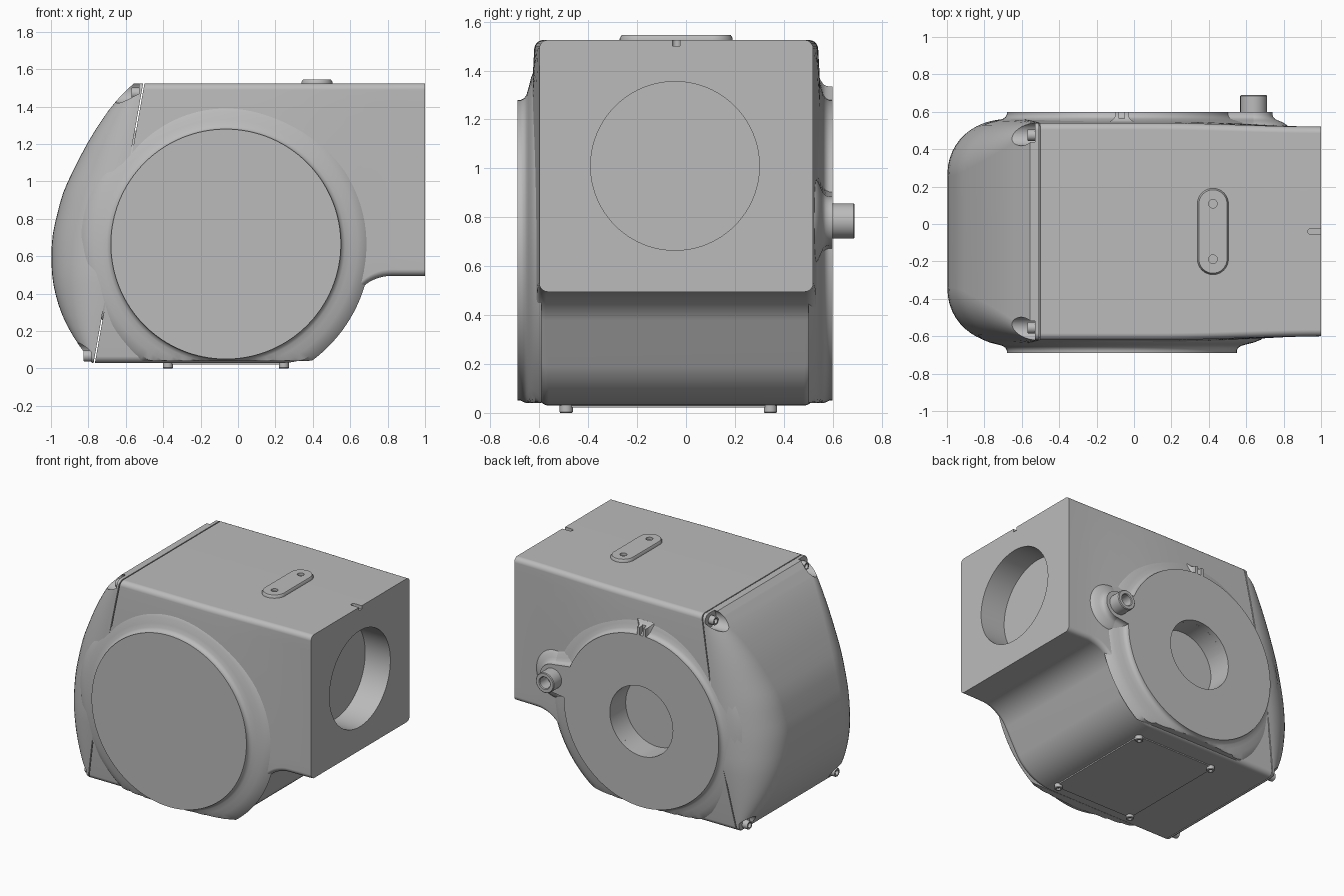
import bpy, bmesh
from math import sin, cos, pi, sqrt, radians

if "Cube" in bpy.data.objects:
    bpy.data.objects.remove(bpy.data.objects["Cube"])

grey = bpy.data.materials.new("light_grey")
grey.use_nodes = True
grey.diffuse_color = (0.5, 0.5, 0.5, 1)
grey.node_tree.nodes["Principled BSDF"].inputs["Base Color"].default_value = (0.5, 0.5, 0.5, 1)

MID = -0.04            # middle of the housing across its width
TOP, BASE = 1.525, 0.03
DISC_X, DISC_Z, DISC_R = -0.065, 0.665, 0.615


def loft(name, rings, loop=False):
    """Skin a row of closed rings; cap the ends unless the row closes on itself."""
    bm = bmesh.new()
    rows = [[bm.verts.new(p) for p in ring] for ring in rings]
    n = len(rows[0])
    pairs = list(zip(rows, rows[1:])) + ([(rows[-1], rows[0])] if loop else [])
    for a, b in pairs:
        for i in range(n):
            j = (i + 1) % n
            bm.faces.new((a[i], a[j], b[j], b[i]))
    if not loop:
        bm.faces.new(rows[0])
        bm.faces.new(rows[-1])
    bmesh.ops.recalc_face_normals(bm, faces=bm.faces)
    mesh = bpy.data.meshes.new(name)
    bm.to_mesh(mesh)
    bm.free()
    mesh.materials.append(grey)
    obj = bpy.data.objects.new(name, mesh)
    bpy.context.collection.objects.link(obj)
    return obj


def turn(name, axis, centre, profile, loop=False, n=48, floor=-1):
    """Turn (radius, position) pairs about an axis through centre."""
    u, v = [i for i in range(3) if i != axis]
    rings = []
    for r, pos in profile:
        ring = []
        for k in range(n):
            p = list(centre)
            p[axis] = pos
            p[u] += r * cos(2 * pi * k / n)
            p[v] += r * sin(2 * pi * k / n)
            p[2] = max(p[2], floor)
            ring.append(p)
        rings.append(ring)
    return loft(name, rings, loop)


def box(name, x0, x1, y0, y1, z0, z1):
    return loft(name, [[(x0, y0, z), (x1, y0, z), (x1, y1, z), (x0, y1, z)] for z in (z0, z1)])


def select(obj):
    bpy.ops.object.select_all(action='DESELECT')
    obj.select_set(True)
    bpy.context.view_layer.objects.active = obj


def cut(obj, *cutters):
    for c in cutters:
        m = obj.modifiers.new("cut", 'BOOLEAN')
        m.operation, m.solver, m.object = 'DIFFERENCE', 'EXACT', c
        select(obj)
        bpy.ops.object.modifier_apply(modifier=m.name)
        bpy.data.objects.remove(c)


# Shape rules shared by the housing and the rear cap
def half_width(x, z):
    t = min(1, max(0, (1 - x) / 0.9))
    s = t * t * (3 - 2 * t)
    q = ((z - 0.75) / 0.75) ** 2
    return 0.56 + s * (0.042 - 0.022 * q) - 0.05 * max(0, 0.5 - z)


def levels(z0, z1, r=0.035, n=14):
    """Heights from z0 to z1 with the side inset that rounds both long edges."""
    arc = [(r * (1 - cos(a)), r * (1 - sin(a))) for a in [k * pi / 10 for k in range(6)]]
    mid = [(z0 + r + (z1 - z0 - 2 * r) * k / n, 0) for k in range(1, n)]
    return [(z0 + d, i) for d, i in arc] + mid + [(z1 - d, i) for d, i in reversed(arc)]


def seam_x(z):
    return -0.765 + 0.265 * (z - BASE) / (TOP - BASE)


# Main housing: slanted sections following the underside curve
under = [(-0.765 + 0.1 * k, BASE) for k in range(10)]
under += [(0.24 + 0.32 * sin(radians(a)), 0.35 - 0.32 * cos(radians(a))) for a in range(0, 61, 6)]
under += [(0.82 - 0.23 * sin(radians(a)), 0.265 + 0.23 * cos(radians(a))) for a in range(60, -1, -6)]
under += [(0.91, 0.495), (1, 0.495)]
sections = []
for xb, zb in under:
    xt = -0.5 + (xb + 0.765) * 1.5 / 1.765
    near, far = [], []
    for z, inset in levels(zb, TOP):
        x = xb + (xt - xb) * (z - zb) / (TOP - zb)
        w = half_width(x, z) - inset
        near.append((x, MID - w, z))
        far.append((x, MID + w, z))
    sections.append(near + far[::-1])
housing = loft("housing", sections)
cut(housing,
    turn("end_bore", 0, (0, -0.045, 1.01), [(0.345, 0.8), (0.345, 1.1)], n=96),
    turn("side_bore", 1, (DISC_X, 0, DISC_Z), [(0.25, 0.42), (0.25, 0.7)], n=80),
    box("end_notch", 0.945, 1.1, -0.056, -0.024, 1.5, 1.6),
    turn("notch_end", 2, (0.945, -0.04, 0), [(0.016, 1.5), (0.016, 1.6)], n=24))

# Rear cap: rounded plan sections under a bowed back outline
outline = [(0.03, -0.78), (0.15, -0.872), (0.3, -0.95), (0.45, -0.99), (0.58, -1.0), (0.72, -0.993),
           (0.95, -0.935), (1.2, -0.81), (1.35, -0.715), (1.45, -0.64), (1.525, -0.555)]


def back_x(z):
    for (z0, x0), (z1, x1) in zip(outline, outline[1:]):
        if z <= z1 + 1e-6:
            return x0 + (x1 - x0) * (z - z0) / (z1 - z0)
    return outline[-1][1]


def smooth_back_x(z):
    d = min(0.06, z - BASE, TOP - z)
    return (back_x(z - d) + 2 * back_x(z) + back_x(z + d)) / 4


rings = []
for z, inset in levels(BASE, TOP, n=26):
    xs = seam_x(z) - 0.007
    depth = xs - smooth_back_x(z)
    w, b = half_width(xs, z) - inset, 0.9 * depth
    curve = [(xs - depth * sin(a), w - b * (1 - cos(a))) for a in [k * pi / 24 for k in range(13)]]
    rings.append([(x, MID + y, z) for x, y in curve] + [(x, MID - y, z) for x, y in reversed(curve)])
cap = loft("rear_cap", rings)

# Corner screws sunk in round pockets of the cap
for side in (-1, 1):
    for label, z, x, off in (("upper", 1.48, -0.53, 0.52), ("lower", 0.075, -0.785, 0.5)):
        y = MID + side * off
        cut(cap, turn("pocket", 0, (0, y, z), [(0.062, -1.1), (0.062, x)], n=32))
        turn(label + "_screw", 0, (0, y - side * 0.005, z - 0.008),
             [(0.016, x - 0.02), (0.018, x - 0.04), (0.028, x - 0.04), (0.03, x - 0.036), (0.03, x + 0.01)], n=24)

# Side discs with a soft flare running into the housing
flare = [(0, 0), (0, 0.014), (0.007, 0.028), (0.022, 0.038), (0.05, 0.046), (0.09, 0.056), (0.13, 0.072), (0.16, 0.1)]
turn("front_disc", 1, (DISC_X, 0, DISC_Z), [(DISC_R + d, -0.69 + h) for d, h in flare], n=128, floor=0.04)
turn("back_disc", 1, (DISC_X, 0, DISC_Z),
     [(0.25, 0.5), (0.25, 0.6)] + [(DISC_R + d, 0.6 - h) for d, h in flare], loop=True, n=128, floor=0.04)

# Cable outlet on the back: flared lobe, bridge to the disc, and tube
turn("outlet_lobe", 1, (0.64, 0, 0.785), [(0.1 + 0.6 * d, 0.6 - h) for d, h in flare])
loft("outlet_bridge", [[(0.42, 0.6 - h, 0.785 - 0.13 - d), (0.64, 0.6 - h, 0.785 - 0.1 - 0.6 * d),
                        (0.64, 0.6 - h, 0.785 + 0.1 + 0.6 * d), (0.42, 0.6 - h, 0.785 + 0.13 + d)] for d, h in flare])
turn("outlet_tube", 1, (0.64, 0, 0.785),
     [(0.072, 0.58), (0.072, 0.685), (0.067, 0.69), (0.045, 0.69), (0.04, 0.685), (0.04, 0.58)], loop=True)

# Slotted index tab above the back disc
tab = loft("index_tab", [[(DISC_X - 0.035 - 0.4 * d, 0.6 - h, 1.22), (DISC_X + 0.035 + 0.4 * d, 0.6 - h, 1.22),
                          (DISC_X + 0.035 + 0.4 * d, 0.6 - h, 1.335 + 0.4 * d),
                          (DISC_X - 0.035 - 0.4 * d, 0.6 - h, 1.335 + 0.4 * d)] for d, h in flare])
cut(tab, box("tab_slot", DISC_X - 0.014, DISC_X + 0.014, 0.565, 0.7, 1.25, 1.4))

# Pill-shaped plate on top with two screw holes
pill = []
for r, z in ((0.083, 1.51), (0.083, 1.532), (0.075, 1.545)):
    ring = []
    for k in range(34):
        a = pi * (k if k < 17 else k - 1) / 16
        ring.append((0.422 + r * cos(a), MID + (0.148 if k < 17 else -0.148) + r * sin(a), z))
    pill.append(ring)
plate = loft("top_plate", pill)
cut(plate, *[turn("hole", 2, (0.422, MID + o, 0), [(0.023, 1.527), (0.023, 1.6)], n=24) for o in (-0.148, 0.148)])

# Access plate and feet underneath
box("bottom_plate", -0.39, 0.26, -0.505, 0.36, 0.022, 0.035)
for x in (-0.375, 0.245):
    for y in (-0.49, 0.345):
        turn("foot", 2, (x, y, 0), [(0.012, 0.012), (0.014, 0), (0.024, 0), (0.027, 0.004), (0.027, 0.05)], n=24)

# Smooth shading with crisp edges
for obj in [o for o in bpy.context.collection.objects if o.type == 'MESH' and grey.name in o.data.materials]:
    select(obj)
    bpy.ops.object.shade_smooth_by_angle(angle=radians(32))
    weighted = obj.modifiers.new("even_normals", 'WEIGHTED_NORMAL')
    weighted.keep_sharp = True
